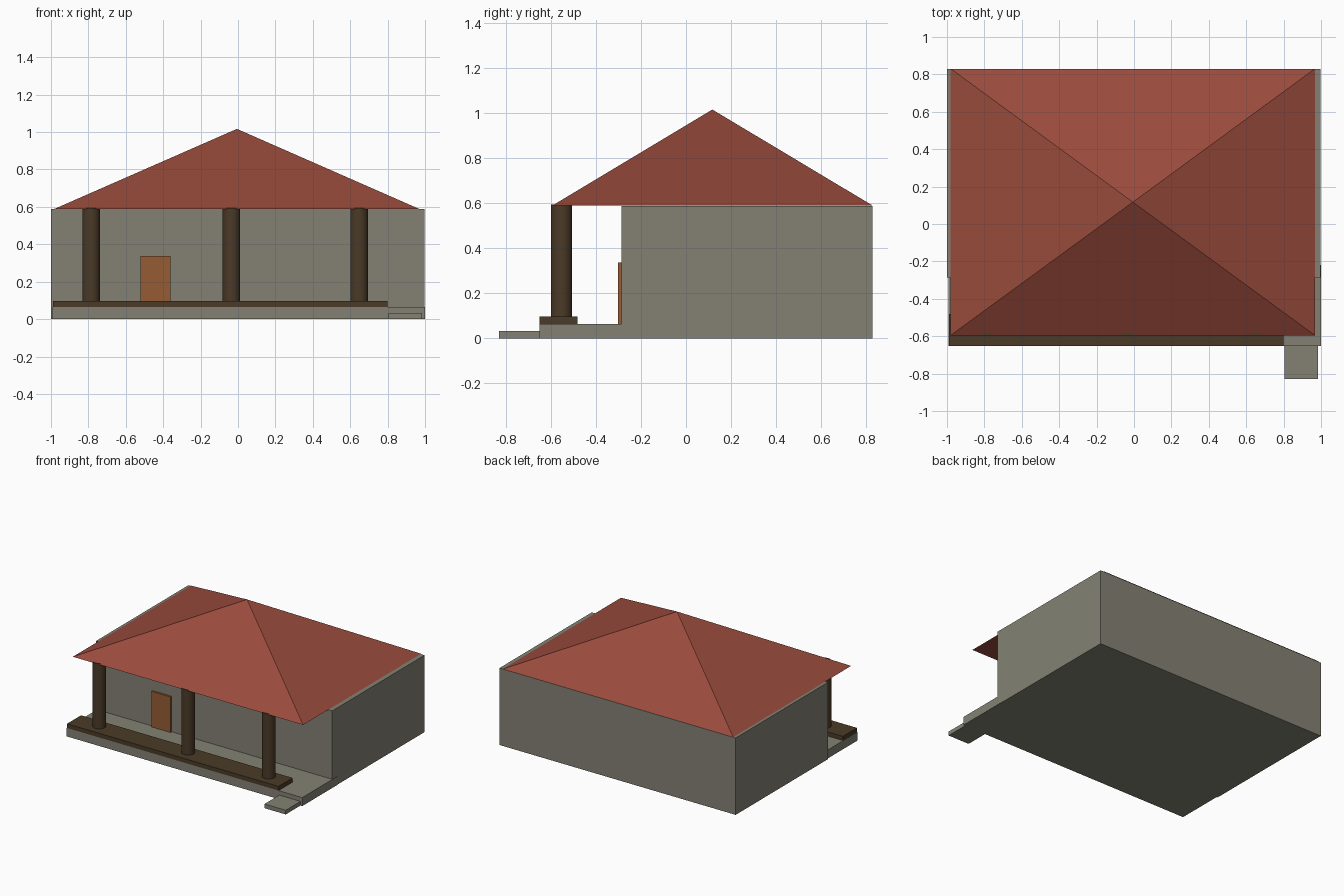
import bpy
import bmesh

cube = bpy.data.objects.get("Cube")
if cube:
    bpy.data.objects.remove(cube, do_unlink=True)


def material(name, rgb):
    m = bpy.data.materials.new(name)
    m.use_nodes = True
    m.diffuse_color = (*rgb, 1)
    m.node_tree.nodes["Principled BSDF"].inputs["Base Color"].default_value = (*rgb, 1)
    return m


stone = material("grey stone", (0.23, 0.222, 0.175))
tile = material("red tile", (0.32, 0.07, 0.046))
dark_wood = material("dark wood", (0.07, 0.043, 0.021))
door_wood = material("door wood", (0.30, 0.107, 0.034))


def finish(bm, name, mat):
    mesh = bpy.data.meshes.new(name)
    bmesh.ops.recalc_face_normals(bm, faces=bm.faces)
    bm.to_mesh(mesh)
    bm.free()
    mesh.materials.append(mat)
    obj = bpy.data.objects.new(name, mesh)
    bpy.context.collection.objects.link(obj)
    return obj


def box(name, x, y, z, mat):
    """Box from the (low, high) range on each axis."""
    bm = bmesh.new()
    bmesh.ops.create_cube(bm, size=1)
    for v in bm.verts:
        v.co = [r[0] if c < 0 else r[1] for c, r in zip(v.co, (x, y, z))]
    return finish(bm, name, mat)


# House body, porch floor and entry step
box("house_walls", (-1, 0.998), (-0.287, 0.828), (0, 0.588), stone)
box("porch_floor", (-0.992, 1), (-0.652, -0.22), (0, 0.065), stone)
box("entry_step", (0.805, 0.985), (-0.83, -0.652), (0, 0.032), stone)

# Porch plinth and door
box("porch_plinth", (-0.99, 0.80), (-0.652, -0.482), (0.065, 0.097), dark_wood)
box("door", (-0.52, -0.36), (-0.302, -0.28), (0.065, 0.337), door_wood)

# Round porch columns
for label, x in (("right", -0.785), ("middle", -0.035), ("left", 0.648)):
    bm = bmesh.new()
    bmesh.ops.create_cone(bm, cap_ends=True, segments=32, radius1=0.047,
                          radius2=0.047, depth=0.5)
    bmesh.ops.translate(bm, verts=bm.verts, vec=(x, -0.553, 0.345))
    column = finish(bm, label + "_column", dark_wood)
    bpy.ops.object.select_all(action="DESELECT")
    column.select_set(True)
    bpy.context.view_layer.objects.active = column
    bpy.ops.object.shade_smooth_by_angle()

# Pyramid roof
bm = bmesh.new()
corners = [bm.verts.new((x, y, 0.59)) for x, y in
           ((-0.98, -0.595), (0.967, -0.595), (0.967, 0.83), (-0.98, 0.83))]
apex = bm.verts.new((-0.006, 0.117, 1.017))
bm.faces.new(corners)
for i in range(4):
    bm.faces.new((corners[i], corners[(i + 1) % 4], apex))
finish(bm, "roof", tile)
